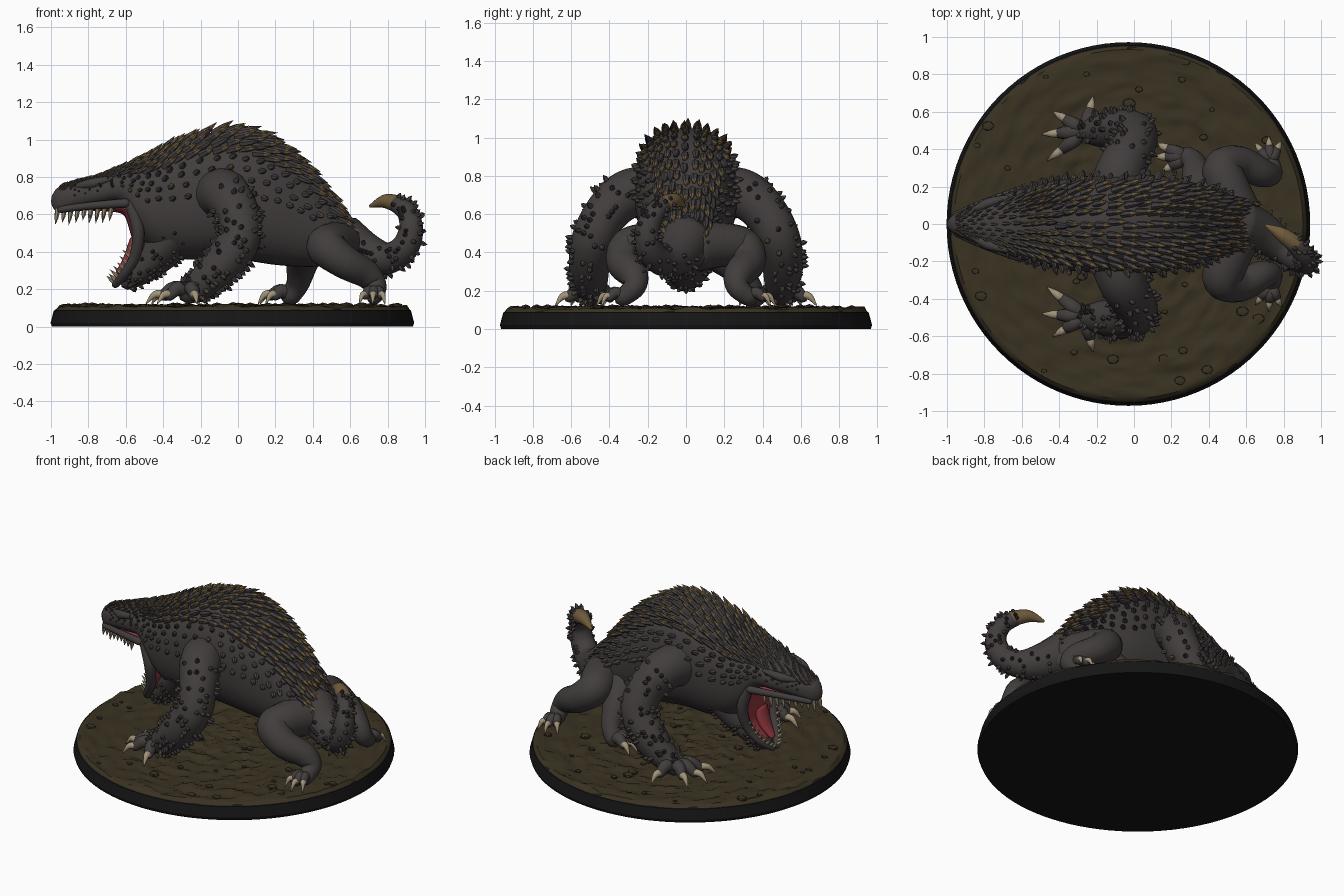
import bpy, bmesh, math, random
from mathutils import Vector, noise

if "Cube" in bpy.data.objects:
    bpy.data.objects.remove(bpy.data.objects["Cube"])

random.seed(4)
V = Vector


def mat(name, c):
    m = bpy.data.materials.new(name)
    m.diffuse_color = (*c, 1)
    m.use_nodes = True
    m.node_tree.nodes["Principled BSDF"].inputs["Base Color"].default_value = m.diffuse_color
    return m


SKIN = mat("dark hide", (0.055, 0.047, 0.047))
HORN = mat("brown horn", (0.16, 0.105, 0.045))
CLAW = mat("bone", (0.36, 0.29, 0.19))
FLESH = mat("red flesh", (0.30, 0.04, 0.05))
SOIL = mat("soil", (0.042, 0.032, 0.016))
RIM = mat("black rim", (0.008, 0.008, 0.008))


def finish(bm, name, mats, angle=60):
    bmesh.ops.recalc_face_normals(bm, faces=bm.faces)
    me = bpy.data.meshes.new(name)
    bm.to_mesh(me)
    bm.free()
    for m in mats:
        me.materials.append(m)
    ob = bpy.data.objects.new(name, me)
    bpy.context.collection.objects.link(ob)
    bpy.context.view_layer.objects.active = ob
    ob.select_set(True)
    bpy.ops.object.shade_smooth_by_angle(angle=math.radians(angle))
    ob.select_set(False)


def spline(rows, t):
    """Catmull-Rom through rows of numbers, t in segments."""
    n = len(rows) - 1
    i = min(int(t), n - 1)
    u = t - i
    p1, p2 = rows[i], rows[i + 1]
    p0, p3 = rows[max(i - 1, 0)], rows[min(i + 2, n)]
    return [0.5 * (2 * b + (c - a) * u + (2 * a - 5 * b + 4 * c - d) * u * u
            + (3 * b - a - 3 * c + d) * u ** 3) for a, b, c, d in zip(p0, p1, p2, p3)]


def loft(bm, rings, start, end):
    vs = [[bm.verts.new(p) for p in r] for r in rings]
    k = len(vs[0])
    for r, q in zip(vs, vs[1:]):
        for i in range(k):
            bm.faces.new((r[i], r[(i + 1) % k], q[(i + 1) % k], q[i]))
    for r, p in ((vs[0], start), (vs[-1], end)):
        c = bm.verts.new(p)
        for i in range(k):
            bm.faces.new((r[i], r[(i + 1) % k], c))


def tube(bm, rows, seg=16, sub=6):
    """Round-ended limb; rows are x,y,z,width[,thickness]. Returns its rings as (centre, points)."""
    rows = [r if len(r) == 5 else (*r, r[3]) for r in rows]
    n = (len(rows) - 1) * sub
    smp = [spline(rows, i / sub) for i in range(n + 1)]
    pts = [V(s[:3]) for s in smp]
    tan = [(pts[min(i + 1, n)] - pts[max(i - 1, 0)]).normalized() for i in range(n + 1)]
    side = V((0, 1, 0)) if abs(tan[0].y) < 0.8 else V((0, 0, 1))
    rings, out = [], []
    for i in range(n + 1):
        side = (side - tan[i] * side.dot(tan[i])).normalized()
        up = tan[i].cross(side)
        a, b = smp[i][3:]

        def ring(c, k):
            return [c + side * (a * k * math.cos(w)) + up * (b * k * math.sin(w))
                    for w in (j * math.tau / seg for j in range(seg))]
        cap = tan[i] * min(a, b)
        if i == 0:
            rings.append(ring(pts[0] - cap * 0.65, 0.72))
        rings.append(ring(pts[i], 1))
        out.append((pts[i], rings[-1]))
        if i == n:
            rings.append(ring(pts[n] + cap * 0.65, 0.72))
            end = pts[n] + cap
    loft(bm, rings, pts[0] - tan[0] * min(smp[0][3:]), end)
    return out


def spike(bm, p, d, length, r, tip=1, seg=6):
    """Cone with a differently coloured outer half."""
    d = d.normalized()
    a = d.orthogonal().normalized()
    b = d.cross(a)
    rings = [[bm.verts.new(p + d * h + (a * math.cos(w) + b * math.sin(w)) * k)
              for w in (j * math.tau / seg for j in range(seg))]
             for h, k in ((-0.01, r), (length * 0.5, r * 0.75))]
    top = bm.verts.new(p + d * length)
    for i in range(seg):
        j = (i + 1) % seg
        bm.faces.new((rings[0][i], rings[0][j], rings[1][j], rings[1][i]))
        bm.faces.new((rings[1][i], rings[1][j], top)).material_index = tip


# Round base: rim and rough soil
CX = -0.03
bm = bmesh.new()
ring = lambda r, z: [V((CX + r * math.cos(i * math.tau / 96), r * math.sin(i * math.tau / 96), z)) for i in range(96)]
loft(bm, [ring(0.965, 0), ring(0.972, 0.02), ring(0.955, 0.085), ring(0.94, 0.095)], (CX, 0, 0), (CX, 0, 0.095))
finish(bm, "base_rim", [RIM], 30)

bm = bmesh.new()
rings = []
for k in range(56, 0, -1):
    row = ring(0.95 * k / 56, 0)
    for p in row:
        h = noise.noise(p * 13) + 0.7 * noise.noise(p * 27 + V((3, 1, 7)))
        p.z = 0.088 if k == 56 else 0.108 + 0.018 * max(-0.6, min(h, 1.2))
    rings.append(row)
loft(bm, rings, (CX, 0, 0.06), (CX, 0, 0.11))
for i in range(60):
    r, w = 0.92 * math.sqrt(random.random()), random.random() * math.tau
    g = bmesh.ops.create_icosphere(bm, subdivisions=1, radius=random.uniform(0.012, 0.03))
    for v in g["verts"]:
        v.co = V((v.co.x * 1.3, v.co.y, v.co.z * 0.6)) + V((CX + r * math.cos(w), r * math.sin(w), 0.113))
finish(bm, "soil", [SOIL], 40)

# Head and trunk: x, top, bottom, half width
BODY = [(-0.995, 0.70, 0.645, 0.02), (-0.96, 0.745, 0.61, 0.055), (-0.87, 0.775, 0.625, 0.095),
        (-0.75, 0.805, 0.64, 0.14), (-0.62, 0.85, 0.64, 0.185), (-0.53, 0.885, 0.48, 0.21),
        (-0.43, 0.93, 0.39, 0.235), (-0.28, 0.995, 0.36, 0.255), (-0.1, 1.045, 0.365, 0.265),
        (0.06, 1.04, 0.35, 0.265), (0.2, 0.98, 0.33, 0.25), (0.34, 0.87, 0.32, 0.215),
        (0.47, 0.72, 0.32, 0.175), (0.57, 0.58, 0.31, 0.145), (0.66, 0.49, 0.32, 0.10)]


def skin(t, a):
    x, top, bot, w = spline(BODY, t)
    c, s = math.cos(a), math.sin(a)
    return V((x, w * math.copysign(abs(c) ** 0.85, c),
              (top + bot) / 2 + (top - bot) / 2 * math.copysign(abs(s) ** 0.85, s)))


bm = bmesh.new()
N = len(BODY) - 1
loft(bm, [[skin(i / 5, j * math.tau / 40) for j in range(40)] for i in range(N * 5 + 1)],
     (-1, 0, 0.67), (0.7, 0, 0.41))
for s in (-1, 1):   # lip ridge and brow
    tube(bm, [(-0.95, s * 0.05, 0.625, 0.018), (-0.8, s * 0.115, 0.645, 0.02), (-0.6, s * 0.18, 0.66, 0.025)], 8)
    tube(bm, [(-0.86, s * 0.07, 0.75, 0.015), (-0.78, s * 0.11, 0.765, 0.028), (-0.68, s * 0.14, 0.79, 0.015)], 8)
finish(bm, "head_and_trunk", [SKIN])

# Spines along the back, blunt knobs on the flanks
bm = bmesh.new()
for r in range(-9, 10):
    t = 1.2 + 0.2 * (r % 2)
    while t < N:
        a = math.pi / 2 + r * 0.17 + random.uniform(-0.03, 0.03)
        p = skin(t, a)
        du = (skin(min(t + 0.1, N), a) - p).normalized()
        nrm = (skin(t, a + 0.05) - p).cross(du).normalized()
        if nrm.dot(p - V((p.x, 0, 0.6))) < 0:
            nrm.negate()
        f = max(0.35, min(1, (p.x + 1.0) * 1.6))
        if abs(r) <= 5:
            spike(bm, p, nrm * 0.45 + du, f * random.uniform(0.08, 0.115), 0.021 * f,
                  int(random.random() < 0.75))
        elif p.x > -0.9 and p.z > 0.45:
            spike(bm, p, nrm + du * 0.5, f * random.uniform(0.03, 0.05), 0.018 * f, int(random.random() < 0.12))
        t += random.uniform(0.4, 0.5) if abs(r) <= 5 else random.uniform(0.42, 0.6)
finish(bm, "back_spines", [SKIN, HORN], 35)

# Lower jaw with cheek folds
bm = bmesh.new()
knobs = bmesh.new()
jaw = tube(bm, [(-0.34, 0, 0.50, 0.21, 0.13), (-0.42, 0, 0.40, 0.17, 0.11),
                (-0.51, 0, 0.30, 0.12, 0.075), (-0.59, 0, 0.235, 0.065, 0.04)], 24)
EDGE = [(-0.58, 0.165, 0.66, 0.03), (-0.535, 0.17, 0.52, 0.035), (-0.55, 0.135, 0.38, 0.03),
        (-0.61, 0.085, 0.28, 0.025), (-0.655, 0.02, 0.225, 0.02)]
for s in (-1, 1):
    tube(bm, [(x, s * y, z, r) for x, y, z, r in EDGE], 10)
finish(bm, "lower_jaw", [SKIN])

# Mouth lining and tongue
bm = bmesh.new()
tube(bm, [(-0.9, 0, 0.632, 0.05, 0.015), (-0.75, 0, 0.638, 0.10, 0.02), (-0.6, 0, 0.625, 0.14, 0.03),
          (-0.54, 0, 0.52, 0.15, 0.04), (-0.53, 0, 0.40, 0.12, 0.03), (-0.6, 0, 0.28, 0.06, 0.015)])
tube(bm, [(-0.55, 0, 0.46, 0.06, 0.03), (-0.59, 0, 0.36, 0.05, 0.025), (-0.64, 0, 0.29, 0.025, 0.014)], 12)
finish(bm, "mouth_lining", [FLESH])

# Teeth
bm = bmesh.new()
for s in (-1, 1):
    for i in range(9):
        x = -0.965 + i * 0.036
        spike(bm, V((x, s * (0.03 + 0.4 * (x + 0.965)), 0.62 + i * 0.002)), V((-0.15, 0, -1)),
              random.uniform(0.05, 0.085), 0.015, 0)
    for i in range(8):
        x, y, z, r = spline(EDGE, 1.9 + i * 0.29)
        spike(bm, V((x, s * y, z)), V((-1, s * 0.1, 0.9)), random.uniform(0.055, 0.085), 0.014, 0)
finish(bm, "teeth", [CLAW], 35)

toes = bmesh.new()
claws = bmesh.new()


def foot(root, tips, r):
    """Arched toes from root, each ending in a claw."""
    root = V(root)
    for tip in tips:
        tip = V((*tip, 0.125))
        k = root.lerp(tip, 0.35)
        e = root.lerp(tip, 0.62)
        tube(toes, [(*root, r), (k.x, k.y, root.z + 0.025, r * 1.05), (e.x, e.y, 0.165, r * 0.75)], 10, 4)
        m = e.lerp(tip, 0.5)
        tube(claws, [(e.x, e.y, 0.172, r * 0.66), (m.x, m.y, 0.17, r * 0.5), (*tip, 0.004)], 8, 4)


def stud(rings, keep, size, chance=0.27):
    """Scatter knobs over a limb's rings."""
    for c, pts in rings:
        for p in pts:
            if random.random() < chance and keep(p, p - c):
                spike(knobs, p, (p - c).normalized() + V((0.2, 0, 0)), size * random.uniform(0.7, 1.3),
                      size * 0.55, int(random.random() < 0.08))


stud(jaw, lambda p, d: d.z < 0.03 and d.x > -0.05, 0.024)

# Arms and hind legs, both sides
for s in (-1, 1):
    side = "left" if s > 0 else "right"
    bm = bmesh.new()
    arm = tube(bm, [(x, s * y, z, r) for x, y, z, r in (
        (-0.10, 0.19, 0.71, 0.14), (-0.06, 0.31, 0.70, 0.13), (0.0, 0.42, 0.60, 0.115),
        (0.01, 0.485, 0.47, 0.112), (-0.08, 0.505, 0.34, 0.108), (-0.18, 0.50, 0.24, 0.09),
        (-0.26, 0.495, 0.18, 0.062))], 18)
    finish(bm, side + "_arm", [SKIN])
    stud(arm[8:], lambda p, d: p.z > 0.14 and d.y * s > -0.06, 0.03)
    foot((-0.26, s * 0.495, 0.18), [(-0.46, s * 0.34), (-0.49, s * 0.48), (-0.43, s * 0.60), (-0.22, s * 0.68)], 0.038)

    bm = bmesh.new()
    tube(bm, [(x, s * y, z, r) for x, y, z, r in (
        (0.55, 0.06, 0.43, 0.13), (0.50, 0.20, 0.44, 0.115), (0.475, 0.30, 0.42, 0.105),
        (0.57, 0.325, 0.345, 0.09), (0.68, 0.275, 0.285, 0.078), (0.735, 0.27, 0.22, 0.06),
        (0.73, 0.33, 0.165, 0.048))], 18)
    finish(bm, side + "_hind_leg", [SKIN])
    foot((0.73, s * 0.33, 0.165), [(0.65, s * 0.43), (0.72, s * 0.465), (0.785, s * 0.44)], 0.03)

# Extra middle leg on the left
bm = bmesh.new()
tube(bm, [(0.36, 0.14, 0.42, 0.11), (0.34, 0.25, 0.33, 0.085), (0.32, 0.33, 0.23, 0.062), (0.28, 0.36, 0.165, 0.055)])
finish(bm, "middle_leg", [SKIN])
foot((0.28, 0.36, 0.165), [(0.12, 0.43), (0.11, 0.36), (0.15, 0.28)], 0.036)

# Curled tail with horny tip
TAIL = [(0.56, 0, 0.46, 0.14), (0.68, -0.05, 0.39, 0.115), (0.80, -0.13, 0.365, 0.085), (0.89, -0.19, 0.42, 0.075),
        (0.925, -0.2, 0.52, 0.065), (0.905, -0.16, 0.61, 0.055), (0.85, -0.10, 0.655, 0.047)]
bm = bmesh.new()
tail = tube(bm, TAIL)
finish(bm, "tail", [SKIN])
stud(tail[6:], lambda p, d: p.z > 0.15 and (p - V((0.78, -0.1, 0.53))).dot(d) > -0.002, 0.026)
bm = bmesh.new()
tube(bm, [(0.865, -0.11, 0.65, 0.048), (0.79, -0.055, 0.67, 0.038), (0.71, -0.01, 0.645, 0.01)])
finish(bm, "tail_tip", [HORN])

finish(knobs, "hide_knobs", [SKIN, HORN], 35)
finish(toes, "toes", [SKIN])
finish(claws, "claws", [CLAW])
